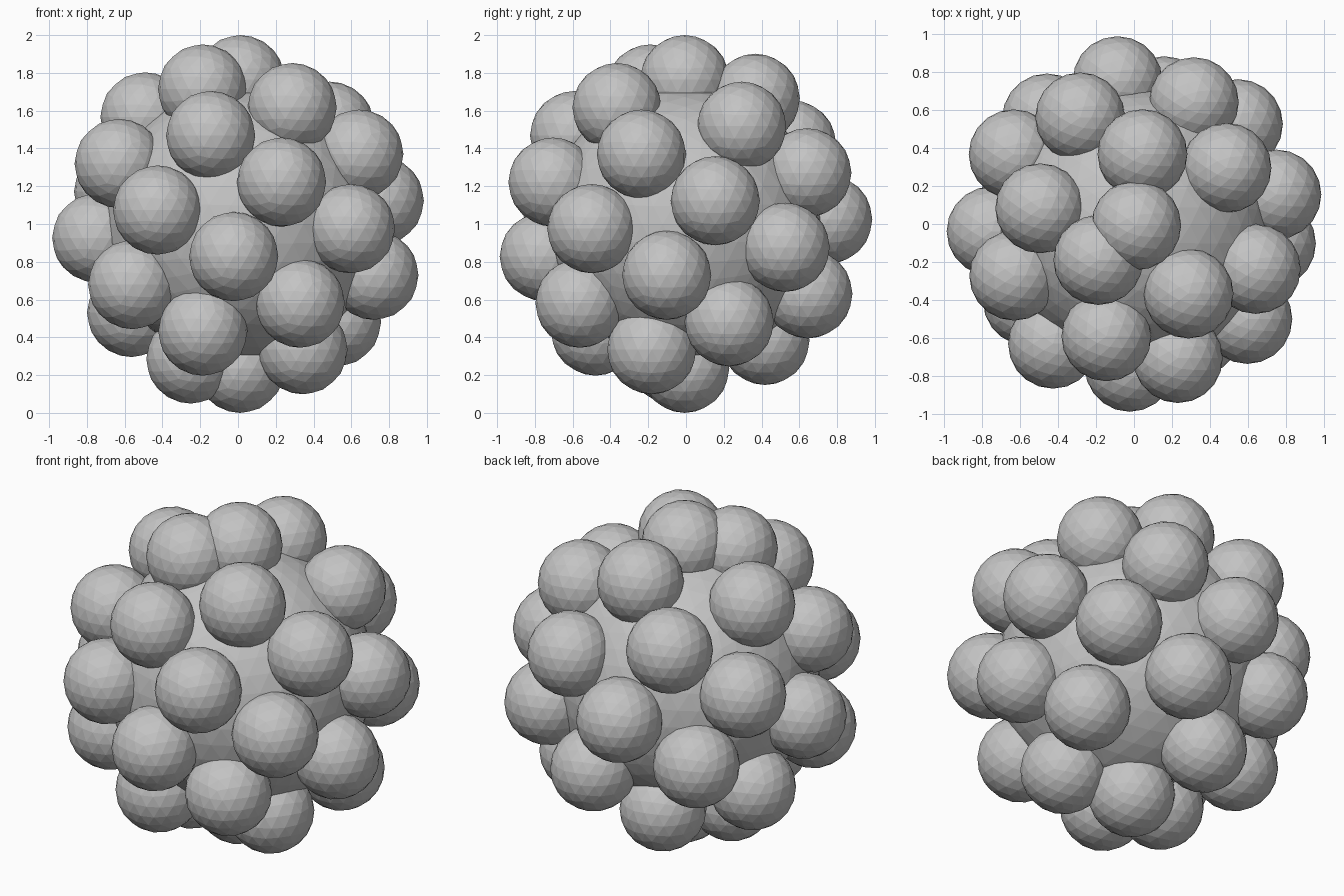
import bpy
import math
from mathutils import Vector

COUNT = 32            # bumps spread in a golden-angle spiral
CORE_RADIUS = 0.73
BUMP_RADIUS = 0.236
ORBIT = 1.0 - BUMP_RADIUS
GOLDEN_ANGLE = math.pi * (3 - math.sqrt(5))

default_cube = bpy.data.objects.get("Cube")
if default_cube:
    bpy.data.objects.remove(default_cube, do_unlink=True)

# One plain grey for everything
GREY = (0.55, 0.55, 0.55, 1)
grey = bpy.data.materials.new("plain_grey")
grey.use_nodes = True
grey.diffuse_color = GREY
shader = next(n for n in grey.node_tree.nodes if n.type == 'BSDF_PRINCIPLED')
shader.inputs["Base Color"].default_value = GREY
shader.inputs["Roughness"].default_value = 0.8


def faceted_ball(name, radius, detail, location):
    bpy.ops.mesh.primitive_ico_sphere_add(
        subdivisions=detail, radius=radius, location=location)
    ball = bpy.context.object
    ball.name = name
    ball.data.materials.append(grey)
    bpy.ops.object.shade_flat()
    return ball


def spiral_point(i):
    height = 1 - 2 * i / (COUNT - 1)
    ring = math.sqrt(max(0, 1 - height * height))
    angle = -GOLDEN_ANGLE * i
    return Vector((ring * math.cos(angle), ring * math.sin(angle), height)) * ORBIT


# Centre the whole cluster above the ground
points = [spiral_point(i) for i in range(COUNT)]
xs = [p.x for p in points]
ys = [p.y for p in points]
centre = Vector((-(min(xs) + max(xs)) / 2, -(min(ys) + max(ys)) / 2, 1))

# Core
faceted_ball("core", CORE_RADIUS, 4, centre)

# Bumps around the core, sharing one mesh
first = faceted_ball("bump_1", BUMP_RADIUS, 3, centre + points[0])
for i, point in enumerate(points[1:], start=2):
    bump = bpy.data.objects.new(f"bump_{i}", first.data)
    bump.location = centre + point
    bpy.context.collection.objects.link(bump)
